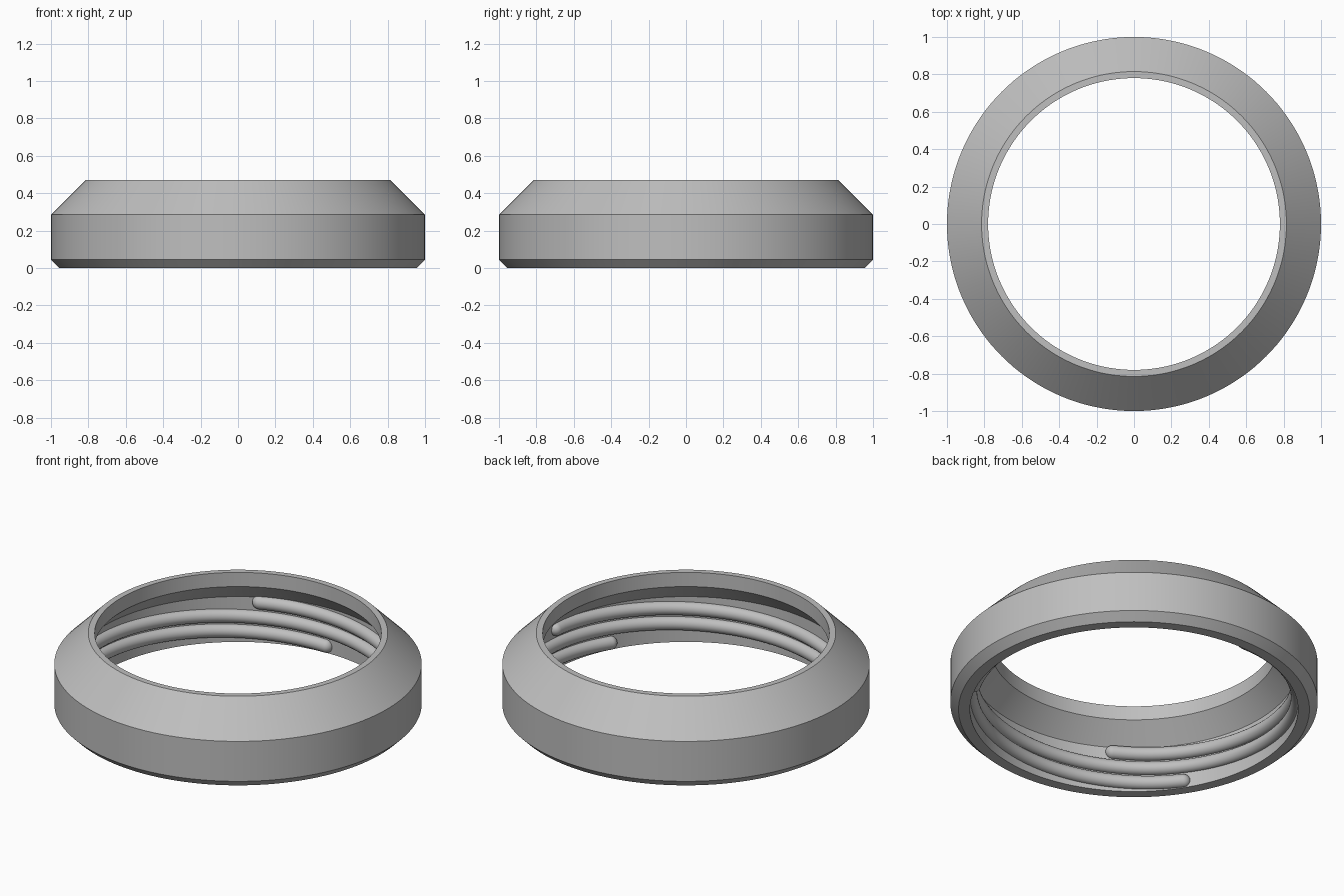
import bpy, bmesh
from math import sin, cos, pi, tau, sqrt, radians

cube = bpy.data.objects.get("Cube")
if cube:
    bpy.data.objects.remove(cube, do_unlink=True)

# Single plain grey
grey = bpy.data.materials.new("plain_grey")
grey.use_nodes = True
colour = (0.52, 0.52, 0.52, 1)
grey.diffuse_color = colour
grey.node_tree.nodes["Principled BSDF"].inputs["Base Color"].default_value = colour


def sweep(name, rings, closed):
    """Skin a list of equal point loops; join last to first, or cap the ends."""
    bm = bmesh.new()
    loops = [[bm.verts.new(p) for p in ring] for ring in rings]
    count = len(loops)
    for i in range(count if closed else count - 1):
        a, b = loops[i], loops[(i + 1) % count]
        for j in range(len(a)):
            k = (j + 1) % len(a)
            bm.faces.new((a[j], a[k], b[k], b[j]))
    if not closed:
        bm.faces.new(loops[0])
        bm.faces.new(loops[-1])
    bmesh.ops.recalc_face_normals(bm, faces=bm.faces)
    mesh = bpy.data.meshes.new(name)
    bm.to_mesh(mesh)
    bm.free()
    mesh.materials.append(grey)
    obj = bpy.data.objects.new(name, mesh)
    bpy.context.collection.objects.link(obj)
    bpy.ops.object.select_all(action="DESELECT")
    obj.select_set(True)
    bpy.context.view_layer.objects.active = obj
    bpy.ops.object.shade_smooth_by_angle(angle=radians(30))
    return obj


# Collar: chamfered outside, stepped cone inside, as (radius, height)
WALL = 0.893
profile = [(0.955, 0), (1, 0.045), (1, 0.285), (0.815, 0.47),
           (0.78, 0.47), (0.78, 0.385), (WALL, 0.272), (WALL, 0)]
SEGMENTS = 144
sweep("collar", [[(r * cos(a), r * sin(a), z) for r, z in profile]
                 for a in (tau * i / SEGMENTS for i in range(SEGMENTS))], True)

# Inner threads: three starts, each a round rib with domed ends
RIB, LEAD, TOP, TURN = 0.039, 0.27, 0.243, 0.75 * tau
CAP = RIB / WALL
SIDES = 20


def rib_ring(angle, drop, scale):
    ring = []
    for j in range(SIDES):
        t = tau * j / SIDES
        r = WALL + RIB * scale * cos(t)
        z = TOP - LEAD * drop / tau + RIB * scale * sin(t)
        ring.append((r * cos(angle), r * sin(angle), z))
    return ring


# Stations along the rib, packed closely at the domes
dome = [CAP * (1 - cos(pi / 2 * i / 8)) for i in range(9)]
steps = 96
body = [CAP + (TURN - 2 * CAP) * i / steps for i in range(1, steps)]
stations = dome + body + [TURN - d for d in reversed(dome)]

for n in range(3):
    rings = []
    for s in stations:
        inset = max(0, 1 - min(s, TURN - s) / CAP)
        scale = max(0.02, sqrt(max(0, 1 - inset * inset)))
        rings.append(rib_ring(tau * n / 3 - s, s, scale))
    sweep(f"inner_thread_{n + 1}", rings, False)
